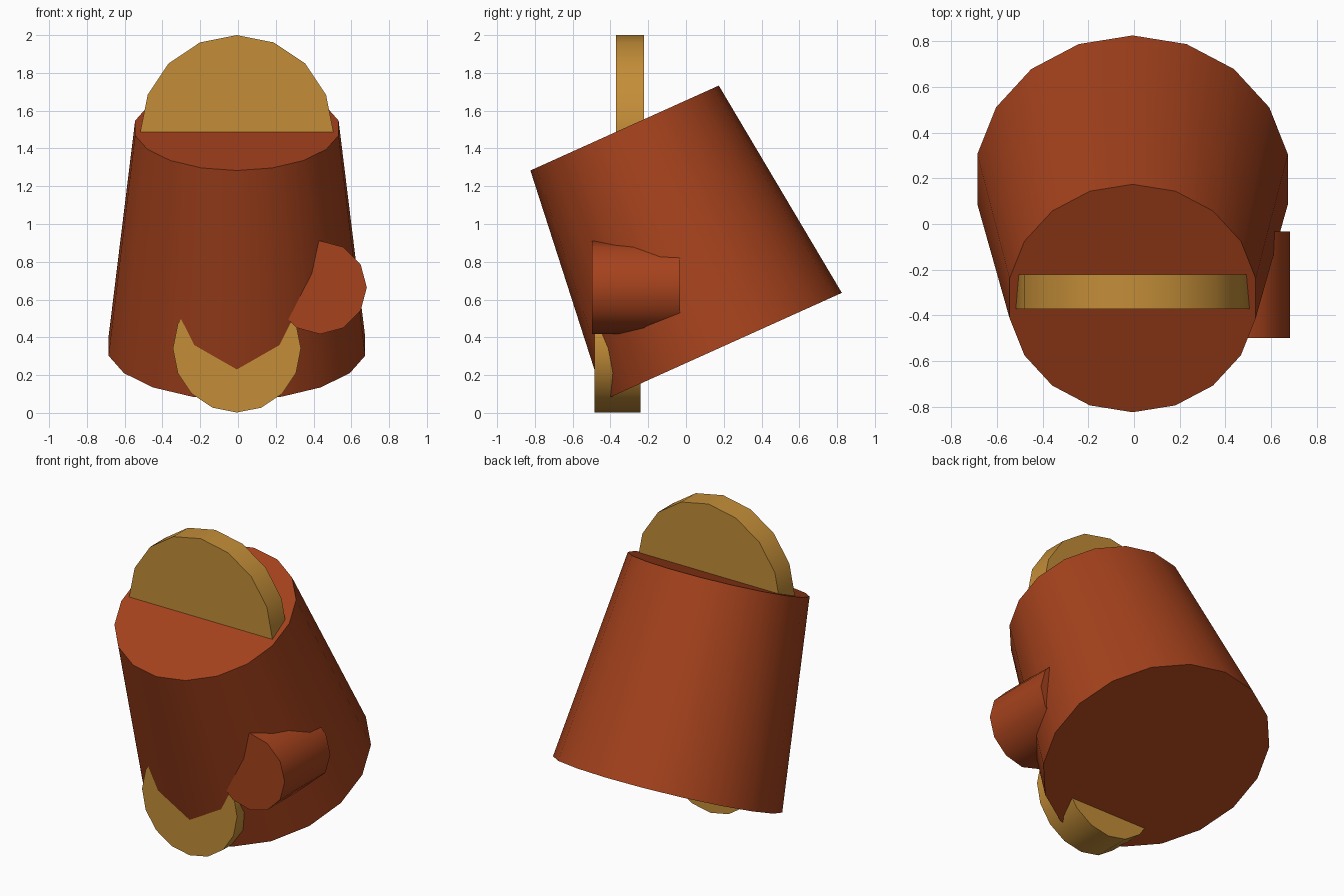
import bpy
from math import radians, hypot, atan2, pi

if "Cube" in bpy.data.objects:
    bpy.data.objects.remove(bpy.data.objects["Cube"])


def material(name, color):
    m = bpy.data.materials.new(name)
    m.diffuse_color = (*color, 1)
    m.use_nodes = True
    m.node_tree.nodes["Principled BSDF"].inputs["Base Color"].default_value = m.diffuse_color
    return m


rust = material("rust", (0.38, 0.055, 0.012))
gold = material("gold", (0.55, 0.27, 0.04))
CX = -0.006  # shared centre line


def cone(name, mat, sides, r1, r2, start, end):
    """Tapered cylinder between two (y, z) points on the plane x = start[0]."""
    x, y0, z0 = start
    y1, z1 = end
    dy, dz = y1 - y0, z1 - z0
    bpy.ops.mesh.primitive_cone_add(
        vertices=sides, radius1=r1, radius2=r2, depth=hypot(dy, dz),
        location=(x, (y0 + y1) / 2, (z0 + z1) / 2),
        rotation=(atan2(-dy, dz), 0, 0))
    ob = bpy.context.object
    ob.name = name
    ob.data.materials.append(mat)
    bpy.ops.object.shade_smooth_by_angle(angle=radians(40))
    return ob


# Leaning tapered body
cone("body", rust, 18, 0.69, 0.547, (CX, 0.196, 0.352), (-0.325, 1.508))

# Upright disc set into the top
cone("top_disc", gold, 16, 0.511, 0.511, (CX, -0.222, 1.489), (-0.371, 1.489))

# Disc at the foot of the front
cone("lower_disc", gold, 16, 0.339, 0.339, (CX, -0.24, 0.341), (-0.485, 0.341))

# Short stub on the right side
cone("side_stub", rust, 12, 0.247, 0.247, (0.435, -0.033, 0.664), (-0.498, 0.664))
